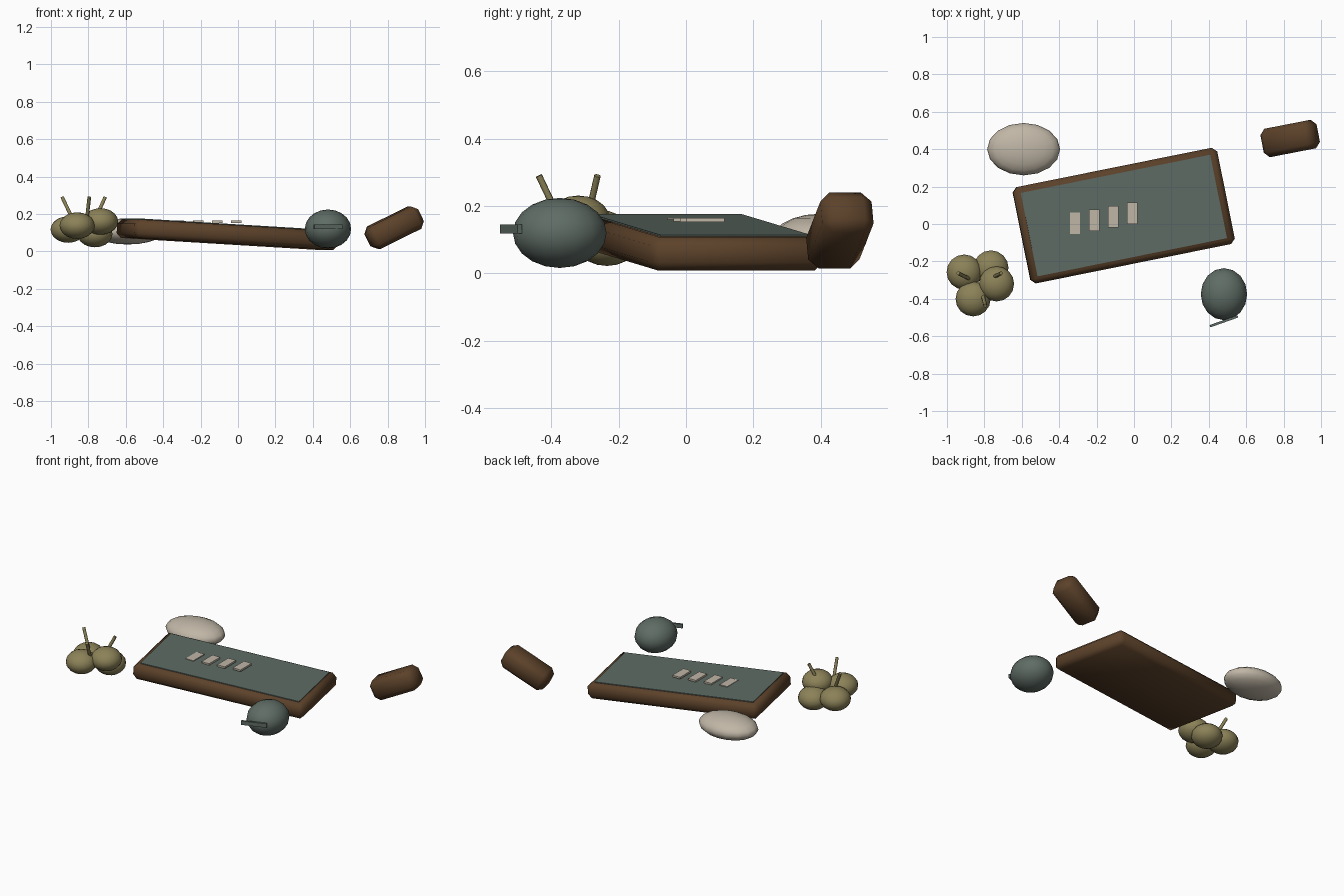
import bpy
from math import radians
from mathutils import Vector

cube = bpy.data.objects.get("Cube")
if cube:
    bpy.data.objects.remove(cube, do_unlink=True)


def material(name, rgb):
    m = bpy.data.materials.new(name)
    m.use_nodes = True
    m.diffuse_color = (*rgb, 1)
    m.node_tree.nodes["Principled BSDF"].inputs["Base Color"].default_value = (*rgb, 1)
    return m


brown = material("brown wood", (0.107, 0.054, 0.023))
slate = material("slate green", (0.114, 0.15, 0.13))
cream = material("cream", (0.527, 0.468, 0.381))
olive = material("olive", (0.262, 0.223, 0.098))


def finish(name, mat, smooth=60):
    o = bpy.context.object
    o.name = name
    o.data.materials.append(mat)
    if smooth:
        bpy.ops.object.shade_smooth_by_angle(angle=radians(smooth))
    return o


def block(name, mat, loc, size, rot=(0, 0, 0), bevel=0):
    bpy.ops.mesh.primitive_cube_add(size=1, location=loc, rotation=[radians(a) for a in rot])
    o = bpy.context.object
    o.scale = size
    bpy.ops.object.transform_apply(location=False, rotation=False, scale=True)
    if bevel:
        b = o.modifiers.new("bevel", "BEVEL")
        b.width = bevel
        b.segments = 1
        bpy.ops.object.modifier_apply(modifier="bevel")
    return finish(name, mat, 60 if bevel else 0)


def ellipsoid(name, mat, loc, radii):
    bpy.ops.mesh.primitive_uv_sphere_add(segments=16, ring_count=10, location=loc)
    bpy.context.object.scale = radii
    bpy.ops.object.transform_apply(location=False, rotation=False, scale=True)
    return finish(name, mat)


def rod(name, mat, a, b, radius):
    a, b = Vector(a), Vector(b)
    bpy.ops.mesh.primitive_cylinder_add(vertices=8, radius=radius, depth=(b - a).length,
                                        location=(a + b) / 2)
    bpy.context.object.rotation_euler = (b - a).to_track_quat("Z", "Y").to_euler()
    return finish(name, mat)


# Tilted board with a raised slate panel
tilt = (0, 3.4, 11.4)
block("board_frame", brown, (-0.055, 0.045, 0.09), (1.115, 0.525, 0.1), tilt, 0.025)
block("board_panel", slate, (-0.055, 0.045, 0.13), (1.035, 0.455, 0.03), tilt)

# Row of level cream tiles
for i in range(4):
    block(f"tile_{i + 1}", cream, (-0.315 + 0.102 * i, 0.003 + 0.018 * i, 0.159),
          (0.055, 0.115, 0.012))

# Cream pebble behind the board
ellipsoid("pebble", cream, (-0.59, 0.4, 0.107), (0.195, 0.14, 0.07))

# Cluster of four round fruits with three splayed stems
fruits = [(-0.908, -0.257, 0.117), (-0.765, -0.235, 0.093),
          (-0.735, -0.32, 0.16), (-0.86, -0.4, 0.138)]
for i, p in enumerate(fruits):
    ellipsoid(f"cluster_fruit_{i + 1}", olive, p, (0.094, 0.094, 0.071))
middle = Vector((-0.823, -0.32, 0))
for i, d in enumerate([(-0.117, 0.057), (0.113, 0.057), (0.028, -0.117)]):
    out = Vector((*d, 0))
    rod(f"cluster_stem_{i + 1}", olive, middle + out * 0.35 + Vector((0, 0, 0.13)),
        middle + out + Vector((0, 0, 0.29)), 0.01)

# Large slate fruit with its stalk
ellipsoid("slate_fruit", slate, (0.481, -0.375, 0.12), (0.124, 0.139, 0.104))
block("slate_fruit_stalk", slate, (0.481, -0.52, 0.132), (0.158, 0.013, 0.026), (0, 0, 19.5))

# Chamfered wooden block lying askew
block("wooden_block", brown, (0.835, 0.457, 0.127), (0.305, 0.155, 0.132), (0, -26, 11), 0.03)
